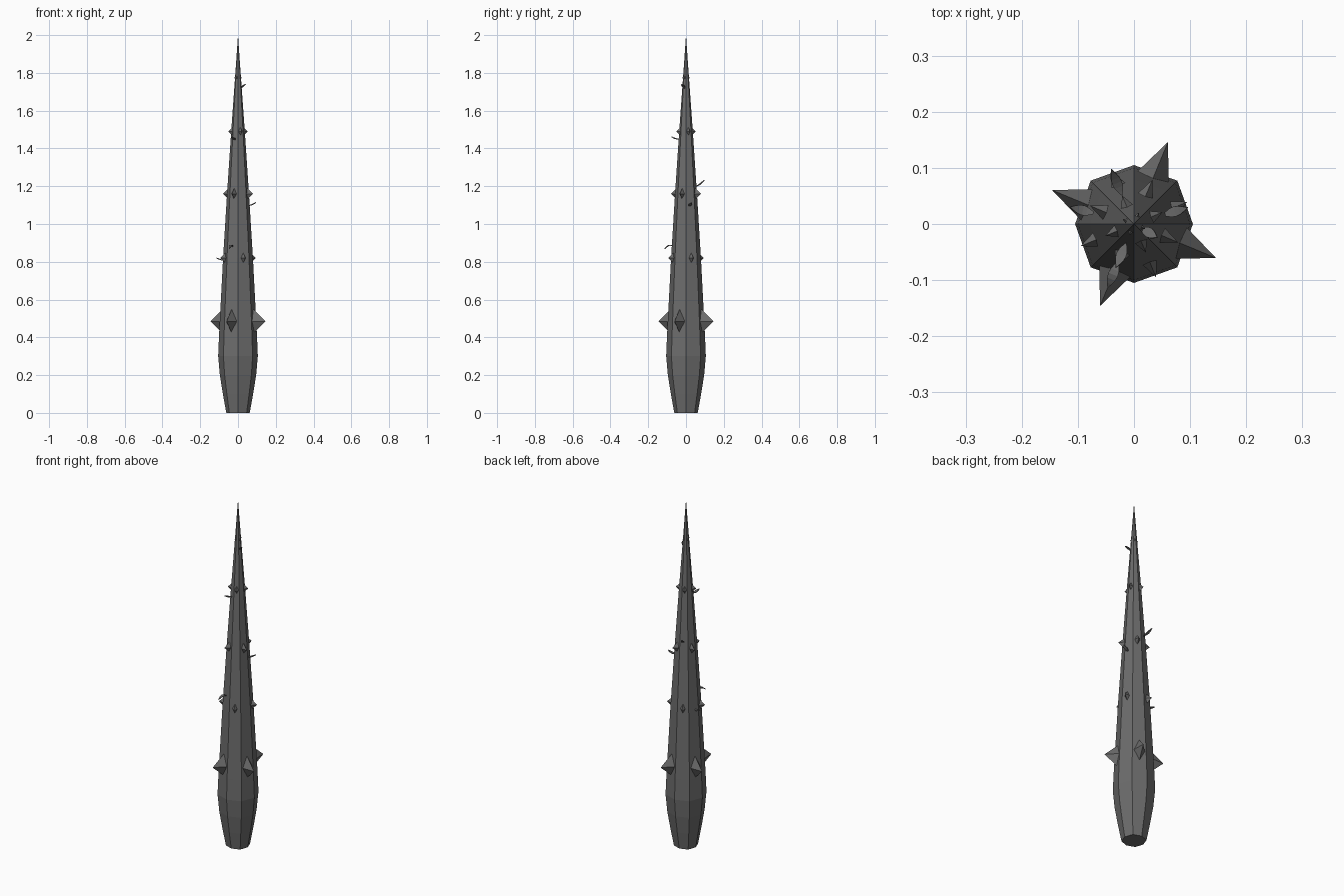
import bpy, bmesh, math
from mathutils import Vector

cube = bpy.data.objects.get("Cube")
if cube:
    bpy.data.objects.remove(cube, do_unlink=True)

grey = bpy.data.materials.new("dark_grey")
grey.use_nodes = True
grey.diffuse_color = (0.15, 0.15, 0.15, 1)
grey.node_tree.nodes["Principled BSDF"].inputs["Base Color"].default_value = (0.15, 0.15, 0.15, 1)


def finish(name, bm):
    bmesh.ops.recalc_face_normals(bm, faces=bm.faces)
    mesh = bpy.data.meshes.new(name)
    bm.to_mesh(mesh)
    bm.free()
    mesh.materials.append(grey)
    obj = bpy.data.objects.new(name, mesh)
    bpy.context.collection.objects.link(obj)
    return obj


def frame(degrees):
    a = math.radians(degrees)
    return Vector((math.cos(a), math.sin(a), 0)), Vector((-math.sin(a), math.cos(a), 0))


# Eight-sided tapering shaft, closed at the foot and pointed at the top
profile = [(0, 0.062), (0.1, 0.08), (0.2, 0.096), (0.3, 0.105), (0.42, 0.1), (0.82, 0.079),
           (1.16, 0.058), (1.49, 0.036), (1.77, 0.016)]
bm = bmesh.new()
rings = [[bm.verts.new(frame(45 * i)[0] * r * (1.04 if i % 2 else 1) + Vector((0, 0, z)))
          for i in range(8)] for z, r in profile]
tip = bm.verts.new((0, 0, 2))
bm.faces.new(rings[0])
for low, high in zip(rings, rings[1:]):
    for i in range(8):
        j = (i + 1) % 8
        bm.faces.new((low[i], low[j], high[j], high[i]))
for i in range(8):
    bm.faces.new((rings[-1][i], rings[-1][(i + 1) % 8], tip))
finish("shaft", bm)


def thorn(name, degrees, z, root, reach, width, height):
    """Diamond-based spike pointing straight out of a shaft face."""
    out, side = frame(degrees)
    up = Vector((0, 0, 1))
    centre = out * root + up * z
    bm = bmesh.new()
    base = [bm.verts.new(centre + v) for v in (side * width, up * height, -side * width, -up * height)]
    point = bm.verts.new(out * reach + up * z)
    bm.faces.new(base)
    for i in range(4):
        bm.faces.new((base[i], base[(i + 1) % 4], point))
    finish(name, bm)


# Five rings of four thorns, each ring turned to the alternate faces
for n, (z, root, reach, width, height) in enumerate([
        (0.485, 0.085, 0.158, 0.032, 0.066), (0.82, 0.068, 0.103, 0.016, 0.032),
        (1.16, 0.05, 0.085, 0.016, 0.032), (1.49, 0.03, 0.055, 0.013, 0.025),
        (1.775, 0.012, 0.022, 0.006, 0.012)]):
    for k in range(4):
        thorn(f"thorn_{n + 1}_{k + 1}", 22.5 + 45 * ((n + 1) % 2) + 90 * k, z, root, reach, width, height)


def leaf(name, degrees, z, inner, outer, rise, arch):
    """Thin lens-shaped leaf curling away from the shaft."""
    out, side = frame(degrees)
    steps = 6
    rows = []
    bm = bmesh.new()
    for s in range(steps + 1):
        t = s / steps
        bow = math.sin(math.pi * t)
        c = out * (inner + (outer - inner) * t) + Vector((0, 0, z + rise * (t - 0.5) + arch * bow))
        w = side * 0.009 * max(bow, 0.02)
        rows.append((bm.verts.new(c - w), bm.verts.new(c + w)))
    for a, b in zip(rows, rows[1:]):
        bm.faces.new((a[0], a[1], b[1], b[0]))
    obj = finish(name, bm)
    solid = obj.modifiers.new("thickness", 'SOLIDIFY')
    solid.thickness = 0.004
    solid.offset = 0


# Six scattered leaves
for n, spec in enumerate([
        (165, 0.815, 0.072, 0.118, 0.012, -0.004), (-112.5, 0.875, 0.072, 0.122, -0.012, 0.012),
        (17, 1.105, 0.053, 0.1, 0.018, -0.003), (112.5, 1.215, 0.055, 0.105, 0.035, -0.004),
        (-112.5, 1.455, 0.036, 0.084, 0.015, -0.003), (-30, 1.728, 0.014, 0.048, 0.025, 0.003)]):
    leaf(f"leaf_{n + 1}", *spec)
